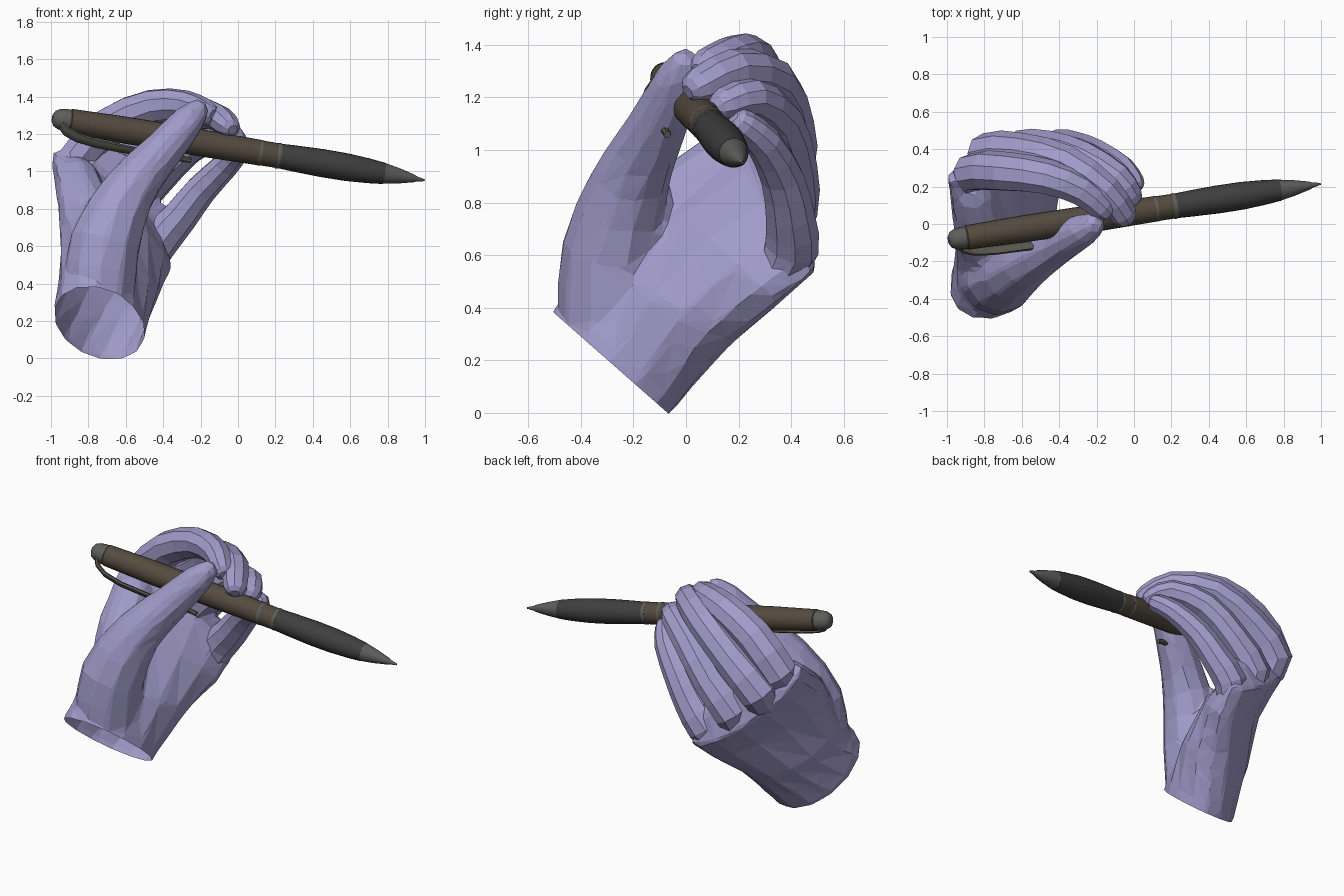
import bpy, bmesh
from math import cos, sin, pi, radians
from mathutils import Vector as V

if "Cube" in bpy.data.objects:
    bpy.data.objects.remove(bpy.data.objects["Cube"])


def material(name, rgb):
    m = bpy.data.materials.new(name)
    m.diffuse_color = (*rgb, 1)
    m.use_nodes = True
    m.node_tree.nodes["Principled BSDF"].inputs["Base Color"].default_value = m.diffuse_color
    return m


SKIN = material("lavender", (0.36, 0.33, 0.59))
BARREL = material("brown", (0.09, 0.07, 0.05))
GRIP = material("dark_grip", (0.05, 0.05, 0.05))
METAL = material("grey_metal", (0.11, 0.11, 0.105))
CLIP = material("clip_metal", (0.10, 0.10, 0.08))


def loft(bm, rings, sides, phase=0.0):
    """Skin a list of (centre, half axis U, half axis N) elliptical rings."""
    loops = []
    for c, u, n in rings:
        loops.append([bm.verts.new(c + u * cos(phase + 2 * pi * i / sides)
                                   + n * sin(phase + 2 * pi * i / sides)) for i in range(sides)])
    for a, b in zip(loops, loops[1:]):
        for i in range(sides):
            j = (i + 1) % sides
            bm.faces.new((a[i], a[j], b[j], b[i]))
    bm.faces.new(loops[0][::-1])
    bm.faces.new(loops[-1])


def spline(pts, steps):
    """Catmull-Rom through (x, y, z, radius) points."""
    p = [V(q) for q in pts]
    p = [2 * p[0] - p[1]] + p + [2 * p[-1] - p[-2]]
    out = []
    for k in range(1, len(p) - 2):
        a, b, c, d = p[k - 1:k + 3]
        for s in range(steps):
            t = s / steps
            out.append(0.5 * (2 * b + (c - a) * t + (2 * a - 5 * b + 4 * c - d) * t * t
                              + (3 * b - a - 3 * c + d) * t ** 3))
    return out + [p[-2]]


def tube(bm, pts, sides=9, steps=2, wide=1.0):
    """Oval limb with a blunt rounded tip, widened along the knuckle row."""
    s = spline(pts, steps)
    end = (s[-1] - s[-2]).xyz.normalized()
    r, tip = s[-1].w, V(pts[-1][:3])
    for adv, k in ((0.55, 0.8), (0.85, 0.4)):
        s.append(V((*(tip + end * r * adv), r * k)))
    rings, ref = [], V((0.45, 0.65, -0.6))
    for i, q in enumerate(s):
        t = (s[min(i + 1, len(s) - 1)] - s[max(i - 1, 0)]).xyz.normalized()
        u = (ref - t * ref.dot(t)).normalized()
        ref = u
        rings.append((q.xyz, u * q.w * wide, t.cross(u) * q.w))
    loft(bm, rings, sides)


def finish(bm, name, mat, smooth=False):
    bmesh.ops.recalc_face_normals(bm, faces=bm.faces)
    me = bpy.data.meshes.new(name)
    bm.to_mesh(me)
    bm.free()
    me.materials.append(mat)
    ob = bpy.data.objects.new(name, me)
    bpy.context.collection.objects.link(ob)
    for f in me.polygons:
        f.use_smooth = smooth
    if smooth:
        me.set_sharp_from_angle(angle=radians(35))
    return ob


# Palm: wrist to finger webs (centre, half width, half thickness)
bm = bmesh.new()
palm = [
    ((-.745, -.33, .135), (.115, .215, -.19), (.21, -.05, .045)),
    ((-.74, -.27, .205), (.12, .22, -.19), (.215, -.06, .045)),
    ((-.69, -.07, .42), (.20, .22, -.15), (.18, -.10, .06)),
    ((-.66, .13, .65), (.28, .22, -.22), (.12, -.09, .065)),
    ((-.68, .35, .82), (.31, .13, -.28), (.09, -.07, .06)),
    ((-.56, .365, .94), (.22, .08, -.26), (.065, -.055, .055)),
]
loft(bm, [tuple(V(v) for v in r) for r in palm], 14)
# Thumb and the web towards the forefinger
tube(bm, [(-.745, -.29, .33, .20), (-.71, -.28, .62, .195), (-.58, -.205, .90, .147),
          (-.42, -.11, 1.09, .115), (-.275, -.035, 1.26, .092), (-.215, -.005, 1.325, .066)], 10)
tube(bm, [(-.73, -.22, .60, .16), (-.80, -.05, .79, .14), (-.86, .16, .97, .115)], 10)
hand = finish(bm, "palm_and_thumb", SKIN)

# Fuse those volumes and reduce them to irregular flat facets
m = hand.modifiers.new("fuse", 'REMESH')
m.mode = 'VOXEL'
m.voxel_size = 0.022
m = hand.modifiers.new("soften", 'SMOOTH')
m.iterations = 3
m = hand.modifiers.new("facet", 'DECIMATE')
m.ratio = 0.05
fused = bpy.data.meshes.new_from_object(hand.evaluated_get(bpy.context.evaluated_depsgraph_get()))
hand.modifiers.clear()
# Cut the wrist open
bm = bmesh.new()
bm.from_mesh(fused)
bmesh.ops.bisect_plane(bm, geom=bm.verts[:] + bm.edges[:] + bm.faces[:], dist=1e-5,
                       plane_co=(-.74, -.28, .185), plane_no=(0, -.66, -.75), clear_outer=True)
for f in bm.faces:
    f.smooth = False
bm.to_mesh(fused)
bm.free()
hand.data = fused
if not fused.materials:
    fused.materials.append(SKIN)

# Fingers: root, knuckle, joints, tip (x, y, z, radius)
fingers = {
    "index_finger": [(-.86, .16, .94, .08), (-.87, .275, 1.05, .10), (-.69, .28, 1.24, .10),
                     (-.46, .25, 1.345, .09), (-.28, .18, 1.35, .08), (-.17, .085, 1.315, .068)],
    "middle_finger": [(-.76, .28, .82, .08), (-.79, .375, .94, .108), (-.60, .385, 1.11, .095),
                      (-.36, .325, 1.265, .09), (-.15, .18, 1.305, .078), (-.055, .05, 1.245, .067)],
    "ring_finger": [(-.60, .33, .66, .08), (-.61, .39, .77, .105), (-.45, .40, .94, .092),
                    (-.27, .35, 1.12, .086), (-.09, .245, 1.20, .074), (-.02, .15, 1.175, .063)],
    "little_finger": [(-.47, .34, .52, .08), (-.42, .40, .63, .10), (-.31, .395, .76, .09),
                      (-.20, .365, .90, .08), (-.07, .295, 1.03, .068), (-.005, .215, 1.10, .058)],
}
for name, pts in fingers.items():
    bm = bmesh.new()
    tube(bm, pts, 9, 2, 1.12)
    finish(bm, name, SKIN)

# Pen: straight lathe from the rear end to the writing tip
A, B = V((-1.0, -.088, 1.287)), V((1.0, .215, .952))
AXIS = (B - A).normalized()
SIDE = AXIS.cross(V((0, 0, 1))).normalized()
UP = SIDE.cross(AXIS)


def on_axis(x):
    return A.lerp(B, (x + 1) / 2)


def pen_part(name, profile, mat):
    bm = bmesh.new()
    loft(bm, [(on_axis(x), SIDE * r, UP * r) for x, r in profile], 24)
    return finish(bm, name, mat, True)


pen_part("pen_end_cap", [(-.992, .02), (-.98, .042), (-.955, .055), (-.92, .06), (-.89, .06)], METAL)
pen_part("pen_barrel", [(-.90, .061), (-.895, .065), (-.6, .072), (-.2, .073), (.12, .068)], BARREL)
pen_part("pen_band", [(.11, .067), (.22, .066)], BARREL)
for k, x in enumerate((.115, .215)):
    pen_part(f"pen_ring_{k + 1}", [(x - .01, .067), (x - .005, .069), (x + .005, .069), (x + .01, .067)], METAL)
pen_part("pen_grip", [(.22, .066), (.30, .070), (.45, .075), (.58, .074), (.70, .066), (.78, .057)], GRIP)
pen_part("pen_tip", [(.78, .056), (.86, .041), (.94, .021), (.955, .014), (.998, .005)], METAL)

# Clip: thin bowed strip hanging off the rear of the pen
bm = bmesh.new()
out = V((0, -.68, -.73))
across = AXIS.cross(out).normalized()
path = [(-.95, .03, .034), (-.92, .08, .034), (-.86, .113, .033), (-.75, .134, .031),
        (-.55, .142, .028), (-.38, .14, .025), (-.29, .138, .021), (-.25, .142, .012)]
rings = []
for i, (x, d, w) in enumerate(path):
    p, q = path[max(i - 1, 0)], path[min(i + 1, len(path) - 1)]
    t = (AXIS * (q[0] - p[0]) + out * (q[1] - p[1])).normalized()
    rings.append((on_axis(x) + out * d, across * w, t.cross(across).normalized() * .015))
loft(bm, rings, 8, pi / 8)
finish(bm, "pen_clip", CLIP, True)
